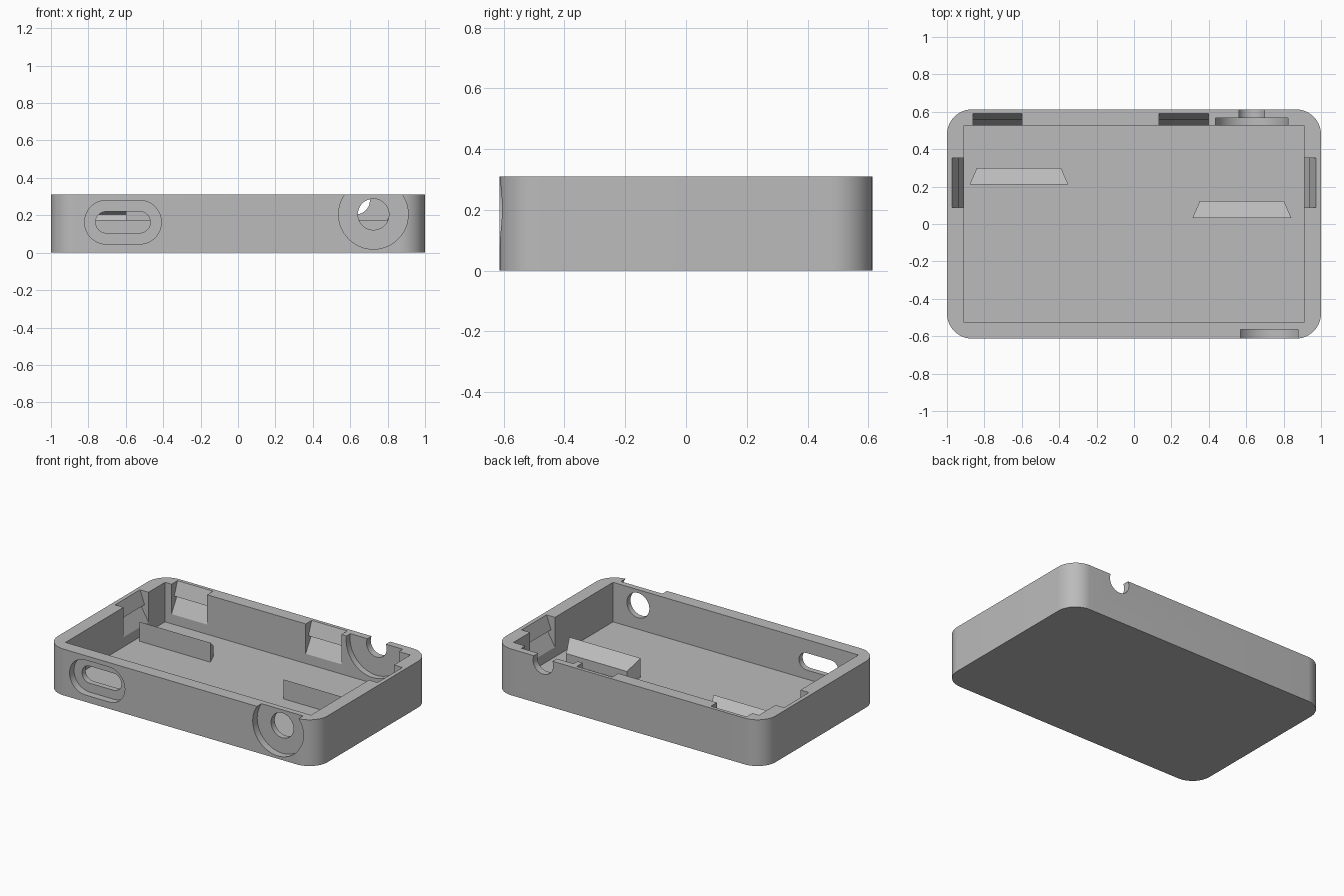
import bpy, bmesh
from math import pi, cos, sin
from mathutils import Matrix, Vector

if "Cube" in bpy.data.objects:
    bpy.data.objects.remove(bpy.data.objects["Cube"], do_unlink=True)

grey = bpy.data.materials.new("plain_grey")
grey.use_nodes = True
colour = (0.5, 0.5, 0.5, 1)
grey.diffuse_color = colour
grey.node_tree.nodes["Principled BSDF"].inputs["Base Color"].default_value = colour


def prism(name, points, offset, matrix=None):
    """Extrude a closed loop of 3D points by an offset vector."""
    bm = bmesh.new()
    face = bm.faces.new([bm.verts.new(p) for p in points])
    new = bmesh.ops.extrude_face_region(bm, geom=[face])["geom"]
    bmesh.ops.translate(bm, vec=Vector(offset),
                        verts=[v for v in new if isinstance(v, bmesh.types.BMVert)])
    if matrix:
        bm.transform(matrix)
    bmesh.ops.recalc_face_normals(bm, faces=bm.faces)
    mesh = bpy.data.meshes.new(name)
    bm.to_mesh(mesh)
    bm.free()
    obj = bpy.data.objects.new(name, mesh)
    bpy.context.collection.objects.link(obj)
    mesh.materials.append(grey)
    return obj


def rounded(half_w, half_h, r, n):
    """Rounded rectangle outline, n segments per corner."""
    pts = []
    for k, (sx, sy) in enumerate([(1, 1), (-1, 1), (-1, -1), (1, -1)]):
        for i in range(n + 1):
            a = (k + i / n) * pi / 2
            pts.append((sx * (half_w - r) + r * cos(a), sy * (half_h - r) + r * sin(a)))
    return pts


def circle(r, n=64):
    return [(r * cos(2 * pi * i / n), r * sin(2 * pi * i / n)) for i in range(n)]


def cut(target, cutter):
    mod = target.modifiers.new("cut", "BOOLEAN")
    mod.operation, mod.solver, mod.object = "DIFFERENCE", "EXACT", cutter
    bpy.context.view_layer.objects.active = target
    bpy.ops.object.modifier_apply(modifier=mod.name)
    bpy.data.objects.remove(cutter, do_unlink=True)


def wall_cut(outline, x, z, y0, y1):
    """Cut an x-z outline through the tray from y0 to y1."""
    cut(tray, prism("cutter", [(x + u, y0, z + v) for u, v in outline], (0, y1 - y0, 0)))


# Tray with rounded outer corners and a square cavity
HX, HY, H, FLOOR = 1.0, 0.613, 0.31, 0.045
IX, IY = 0.91, 0.527
tray = prism("tray", [(x, y, 0) for x, y in rounded(HX, HY, 0.135, 16)], (0, 0, H))
cut(tray, prism("cutter", [(-IX, -IY, FLOOR), (IX, -IY, FLOOR),
                           (IX, IY, FLOOR), (-IX, IY, FLOOR)], (0, 0, 0.5)))

# Snap notches in the rim: sloped lead-in, small catch, sloped ledge
snap = [(-0.01, 0.093), (0.056, 0.205), (0.029, 0.219), (0.063, H),
        (0.082, 0.36), (-0.01, 0.36)]
HALF = 0.132
places = [(-0.73, IY, 0), (0.265, IY, 0), (-0.24, -IY, pi), (0.353, -IY, pi),
          (-IX, 0.22, pi / 2), (IX, 0.22, -pi / 2)]
for x, y, turn in places:
    m = Matrix.Translation((x, y, 0)) @ Matrix.Rotation(turn, 4, "Z")
    cut(tray, prism("cutter", [(-HALF, d, z) for d, z in snap], (2 * HALF, 0, 0), m))

# Front: recessed slot and recessed round hole
wall_cut(rounded(0.205, 0.117, 0.1165, 12), -0.615, 0.163, -0.8, -0.565)
wall_cut(rounded(0.146, 0.057, 0.0565, 12), -0.615, 0.163, -0.8, -0.4)
wall_cut(circle(0.186), 0.724, 0.205, -0.8, -0.565)
wall_cut(circle(0.083, 48), 0.724, 0.205, -0.8, -0.4)

# Back: cable notch with a round recess on the inner side
wall_cut(circle(0.197), 0.63, 0.28, 0.4, 0.568)
wall_cut(circle(0.075, 48), 0.63, 0.28, 0.4, 0.8)

# Floor ribs: upright front, sloped top, tapered ends
parts = [tray]
for name, x, y in [("right_rib", -0.615, 0.21), ("left_rib", 0.577, 0.033)]:
    rib = prism(name, [(x - 0.264, y, FLOOR - 0.01), (x + 0.264, y, FLOOR - 0.01),
                       (x + 0.225, y + 0.09, FLOOR - 0.01),
                       (x - 0.225, y + 0.09, FLOOR - 0.01)], (0, 0, 0.14))
    for v in rib.data.vertices:
        if v.co.z > 0.1 and v.co.y > y + 0.05:
            v.co.z -= 0.065
    parts.append(rib)

for obj in parts:
    bpy.ops.object.select_all(action="DESELECT")
    obj.select_set(True)
    bpy.context.view_layer.objects.active = obj
    bpy.ops.object.shade_smooth_by_angle(angle=pi / 9)
